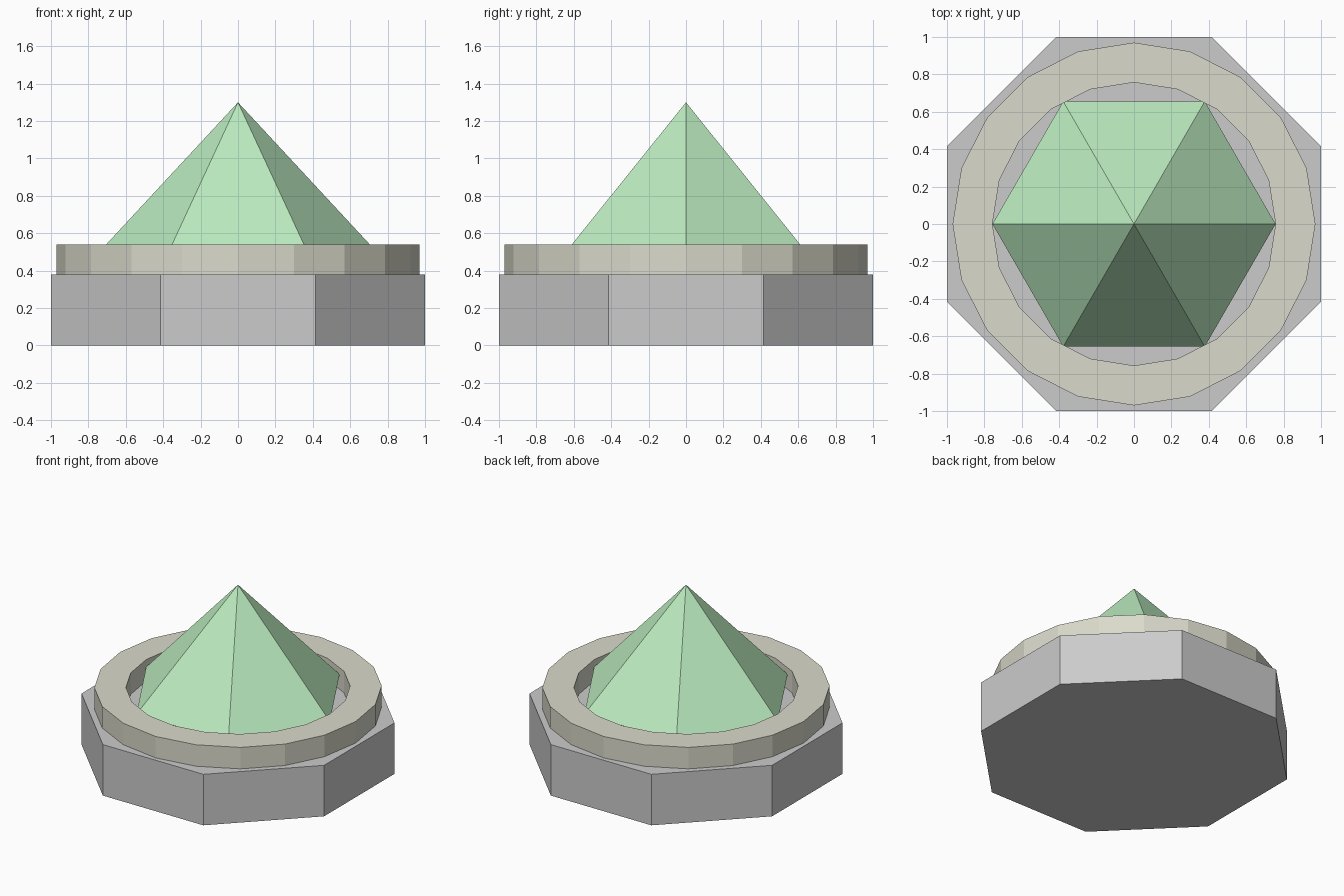
import bpy, bmesh, math

if "Cube" in bpy.data.objects:
    bpy.data.objects.remove(bpy.data.objects["Cube"])


def material(name, rgb):
    mat = bpy.data.materials.new(name)
    mat.diffuse_color = (*rgb, 1)
    mat.use_nodes = True
    mat.node_tree.nodes["Principled BSDF"].inputs["Base Color"].default_value = mat.diffuse_color
    return mat


def loop(bm, sides, radius, z, turn=0):
    step = 2 * math.pi / sides
    return [bm.verts.new((radius * math.cos(i * step + turn),
                          radius * math.sin(i * step + turn), z))
            for i in range(sides)]


def bridge(bm, a, b):
    n = len(a)
    for i in range(n):
        j = (i + 1) % n
        bm.faces.new((a[i], a[j], b[j], b[i]))


def finish(bm, name, mat=None):
    bmesh.ops.recalc_face_normals(bm, faces=bm.faces[:])
    mesh = bpy.data.meshes.new(name)
    bm.to_mesh(mesh)
    bm.free()
    if mat:
        mesh.materials.append(mat)
    obj = bpy.data.objects.new(name, mesh)
    bpy.context.collection.objects.link(obj)
    return obj


BASE_TOP, RING_TOP = 0.38, 0.54
RING_INNER, RING_OUTER = 0.757, 0.97

# Octagonal base, flat sides facing the axes
bm = bmesh.new()
r = 1 / math.cos(math.pi / 8)
low = loop(bm, 8, r, 0, math.pi / 8)
high = loop(bm, 8, r, BASE_TOP, math.pi / 8)
bridge(bm, low, high)
bm.faces.new(low)
bm.faces.new(high)
finish(bm, "base")

# Twenty-sided setting ring with a rectangular section
bm = bmesh.new()
section = [(RING_OUTER, BASE_TOP), (RING_OUTER, RING_TOP),
           (RING_INNER, RING_TOP), (RING_INNER, BASE_TOP)]
loops = [loop(bm, 20, rad, z) for rad, z in section]
for k in range(4):
    bridge(bm, loops[k], loops[(k + 1) % 4])
finish(bm, "setting_ring", material("ring_metal", (0.70, 0.70, 0.60)))

# Six-sided pointed gem, its corners touching the ring's inner wall
bm = bmesh.new()
girdle = loop(bm, 6, RING_INNER, 0.484)
tip = bm.verts.new((0, 0, 1.3))
for i in range(6):
    bm.faces.new((girdle[i], girdle[(i + 1) % 6], tip))
bm.faces.new(girdle)
finish(bm, "gem", material("gem_green", (0.50, 0.83, 0.52)))
